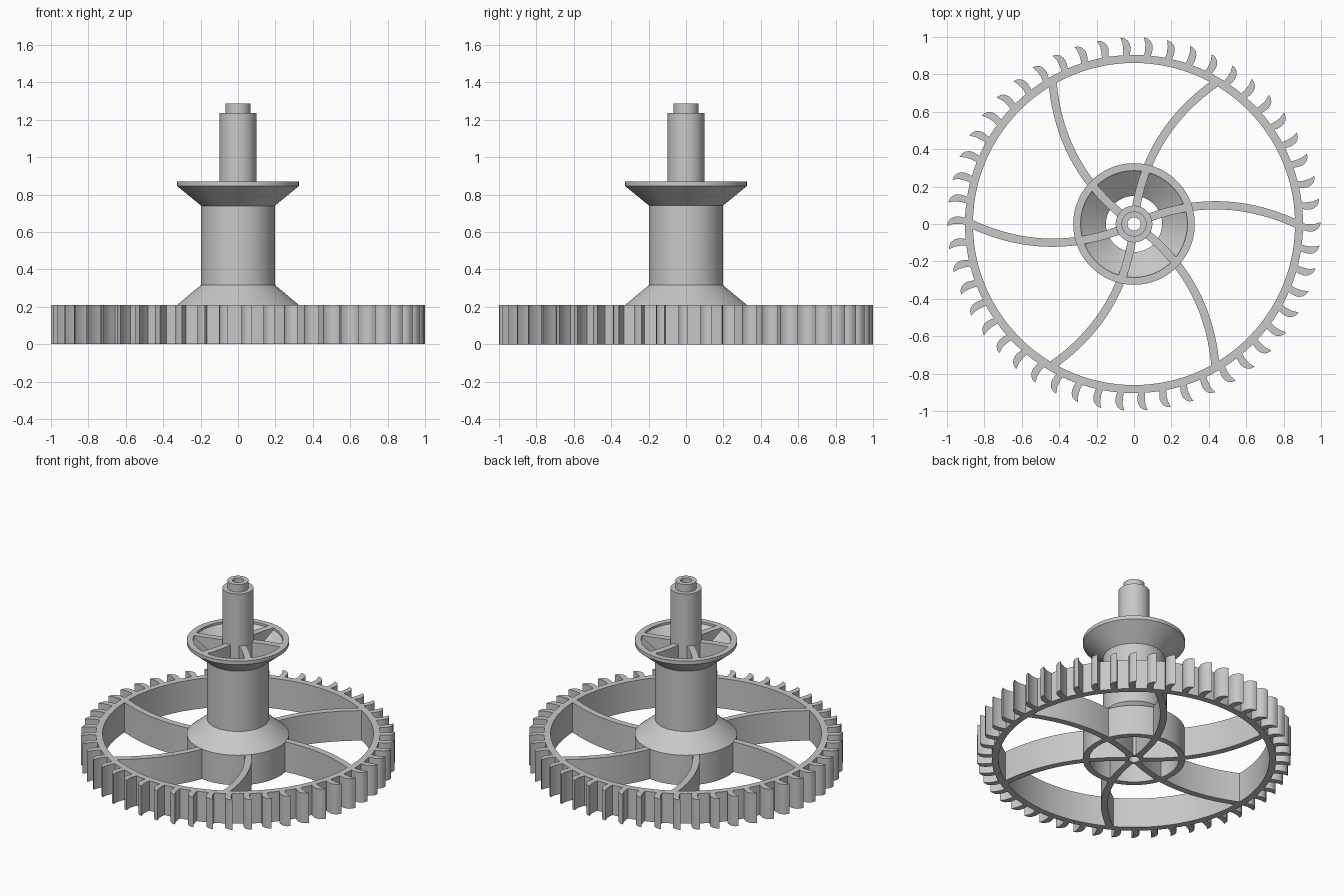
import bpy
import bmesh
import math
from mathutils import Matrix

cube = bpy.data.objects.get("Cube")
if cube:
    bpy.data.objects.remove(cube, do_unlink=True)

GREY = (0.58, 0.58, 0.58, 1.0)
grey = bpy.data.materials.new("plain grey")
grey.use_nodes = True
grey.diffuse_color = GREY
grey.node_tree.nodes["Principled BSDF"].inputs["Base Color"].default_value = GREY

WHEEL_TOP = 0.21
FLANGE_TOP = 0.87


def finish(name, bm):
    """Turn a bmesh into a grey object that is smooth except at edges."""
    bmesh.ops.recalc_face_normals(bm, faces=bm.faces)
    mesh = bpy.data.meshes.new(name)
    bm.to_mesh(mesh)
    bm.free()
    mesh.materials.append(grey)
    obj = bpy.data.objects.new(name, mesh)
    bpy.context.collection.objects.link(obj)
    bpy.ops.object.select_all(action='DESELECT')
    obj.select_set(True)
    bpy.context.view_layer.objects.active = obj
    bpy.ops.object.shade_smooth_by_angle(angle=math.radians(30))
    return obj


def lathe(name, profile, sides):
    """Revolve a closed (radius, height) profile about the axis."""
    bm = bmesh.new()
    verts = [bm.verts.new((r, 0, z)) for r, z in profile]
    edges = [bm.edges.new((v, verts[i - 1])) for i, v in enumerate(verts)]
    bmesh.ops.spin(bm, geom=verts + edges, cent=(0, 0, 0), axis=(0, 0, 1),
                   angle=math.tau, steps=sides, use_duplicate=False)
    bmesh.ops.remove_doubles(bm, verts=bm.verts, dist=1e-5)
    return finish(name, bm)


def repeat(bm, count):
    """Copy everything in the bmesh around the axis."""
    geom = bm.verts[:] + bm.edges[:] + bm.faces[:]
    for i in range(1, count):
        copy = bmesh.ops.duplicate(bm, geom=geom)["geom"]
        verts = [g for g in copy if isinstance(g, bmesh.types.BMVert)]
        bmesh.ops.transform(bm, verts=verts,
                            matrix=Matrix.Rotation(math.tau * i / count, 4, 'Z'))


def spokes(name, x0, x1, steps, low, high):
    """Six bowed spokes; low(x) and high(x) give the height limits."""
    chord, bow, half = 0.87, 0.1, 0.022
    bm = bmesh.new()
    sections = []
    for i in range(steps + 1):
        x = x0 + (x1 - x0) * i / steps
        u = 2 * x / chord - 1
        y = bow * (1 - u * u)
        slope = -4 * bow * u / chord
        n = math.hypot(1, slope)
        nx, ny = -slope / n * half, half / n
        sections.append([bm.verts.new(p) for p in (
            (x + nx, y + ny, low(x)), (x - nx, y - ny, low(x)),
            (x - nx, y - ny, high(x)), (x + nx, y + ny, high(x)))])
    for a, b in zip(sections, sections[1:]):
        for k in range(4):
            bm.faces.new((a[k - 1], a[k], b[k], b[k - 1]))
    bm.faces.new(sections[0])
    bm.faces.new(sections[-1])
    repeat(bm, 6)
    return finish(name, bm)


# Toothed wheel rim
lathe("wheel_rim", [(0.861, 0), (0.904, 0), (0.904, WHEEL_TOP), (0.861, WHEEL_TOP)], 150)

# Hooked teeth: (radius, sideways) outline, extruded and repeated
outline = [(0.895, 0.004), (0.93, -0.001), (0.965, 0.0), (0.999, 0.01), (0.993, -0.012),
           (0.982, -0.027), (0.965, -0.037), (0.945, -0.041), (0.92, -0.038), (0.895, -0.031)]
bm = bmesh.new()
face = bm.faces.new([bm.verts.new((r, t, 0)) for r, t in outline])
top = bmesh.ops.extrude_face_region(bm, geom=[face], use_keep_orig=True)["geom"]
bmesh.ops.translate(bm, vec=(0, 0, WHEEL_TOP),
                    verts=[g for g in top if isinstance(g, bmesh.types.BMVert)])
repeat(bm, 50)
finish("wheel_teeth", bm)

# Hollow drum with a wide base and a flared top flange
lathe("drum", [(0.285, 0), (0.325, 0), (0.325, WHEEL_TOP), (0.197, 0.317), (0.197, 0.74),
               (0.325, 0.845), (0.325, FLANGE_TOP), (0.285, FLANGE_TOP), (0.285, 0.855),
               (0.15, 0.75), (0.15, 0.307), (0.285, 0.195)], 96)

# Bored shaft with a narrower pivot at each end
lathe("shaft", [(0.035, 0), (0.06, 0), (0.06, WHEEL_TOP), (0.098, WHEEL_TOP), (0.098, 1.235),
                (0.067, 1.235), (0.067, 1.287), (0.035, 1.287)], 64)

# Wheel spokes, and the matching webs inside the drum
spokes("wheel_spokes", 0.045, 0.868, 24, lambda x: 0, lambda x: WHEEL_TOP)
spokes("drum_webs", 0.06, 0.29, 8,
       lambda x: WHEEL_TOP - 0.01 if x < 0.15 else 0.745 + max(0, x - 0.17) * 0.8,
       lambda x: FLANGE_TOP)
